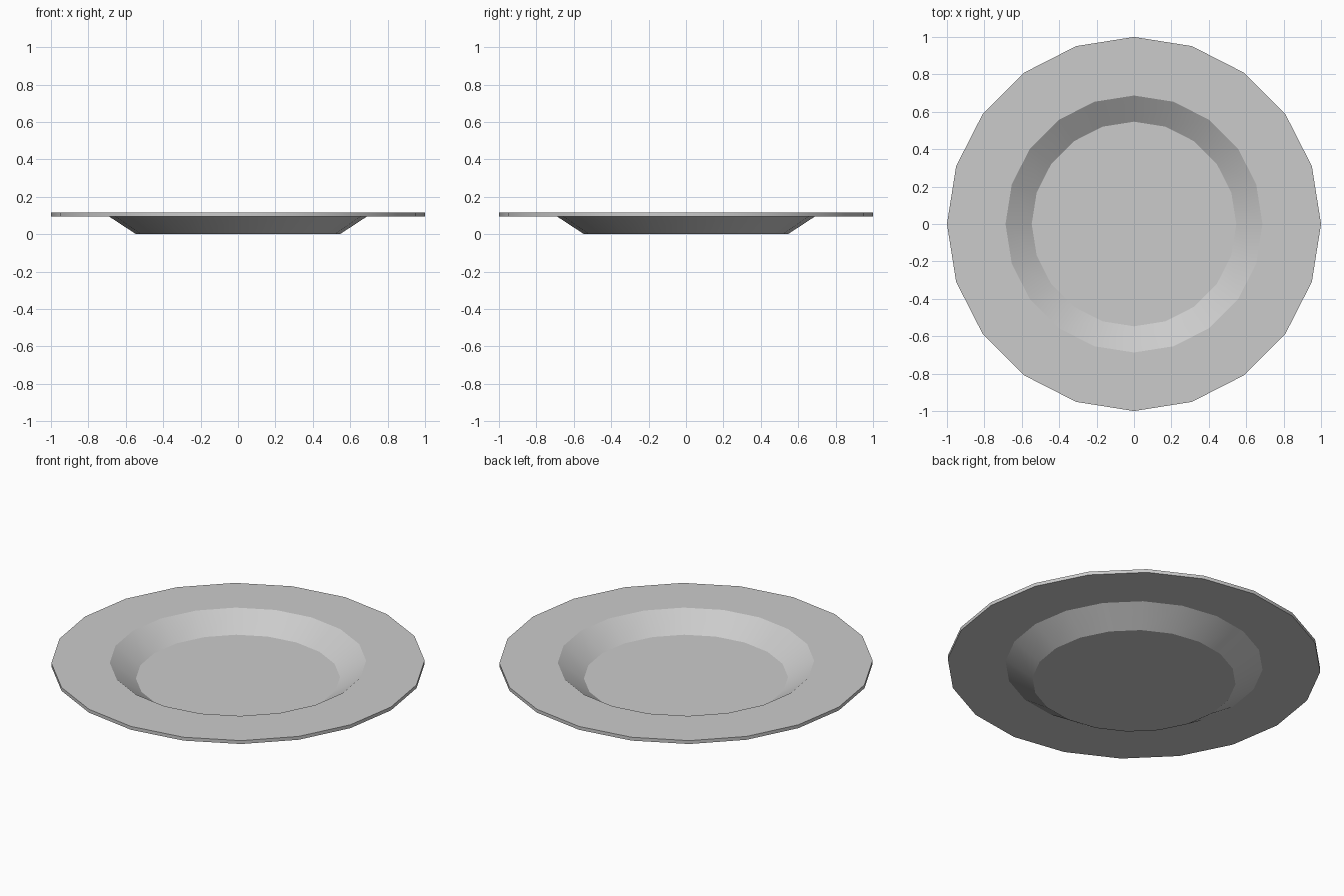
import bpy, bmesh
from math import cos, sin, tau, radians

if "Cube" in bpy.data.objects:
    bpy.data.objects.remove(bpy.data.objects["Cube"])

SIDES = 20
# closed cross-section (radius, z): underside outwards, then top side inwards
PROFILE = [(0.545, 0.0), (0.69, 0.095), (1.0, 0.095),
           (1.0, 0.115), (0.687, 0.115), (0.547, 0.02)]

bm = bmesh.new()
rings = [[bm.verts.new((r * cos(tau * i / SIDES), r * sin(tau * i / SIDES), z))
          for i in range(SIDES)] for r, z in PROFILE]

# slopes, rim and edge
for a, b in zip(rings, rings[1:]):
    for i in range(SIDES):
        j = (i + 1) % SIDES
        bm.faces.new((a[i], a[j], b[j], b[i]))

# foot and well floor
bm.faces.new(rings[0])
bm.faces.new(rings[-1])
bmesh.ops.recalc_face_normals(bm, faces=bm.faces[:])

mesh = bpy.data.meshes.new("plate")
bm.to_mesh(mesh)
bm.free()
plate = bpy.data.objects.new("plate", mesh)
bpy.context.collection.objects.link(plate)

# smooth around the ring, sharp at the profile corners
bpy.context.view_layer.objects.active = plate
plate.select_set(True)
bpy.ops.object.shade_smooth_by_angle(angle=radians(30))
